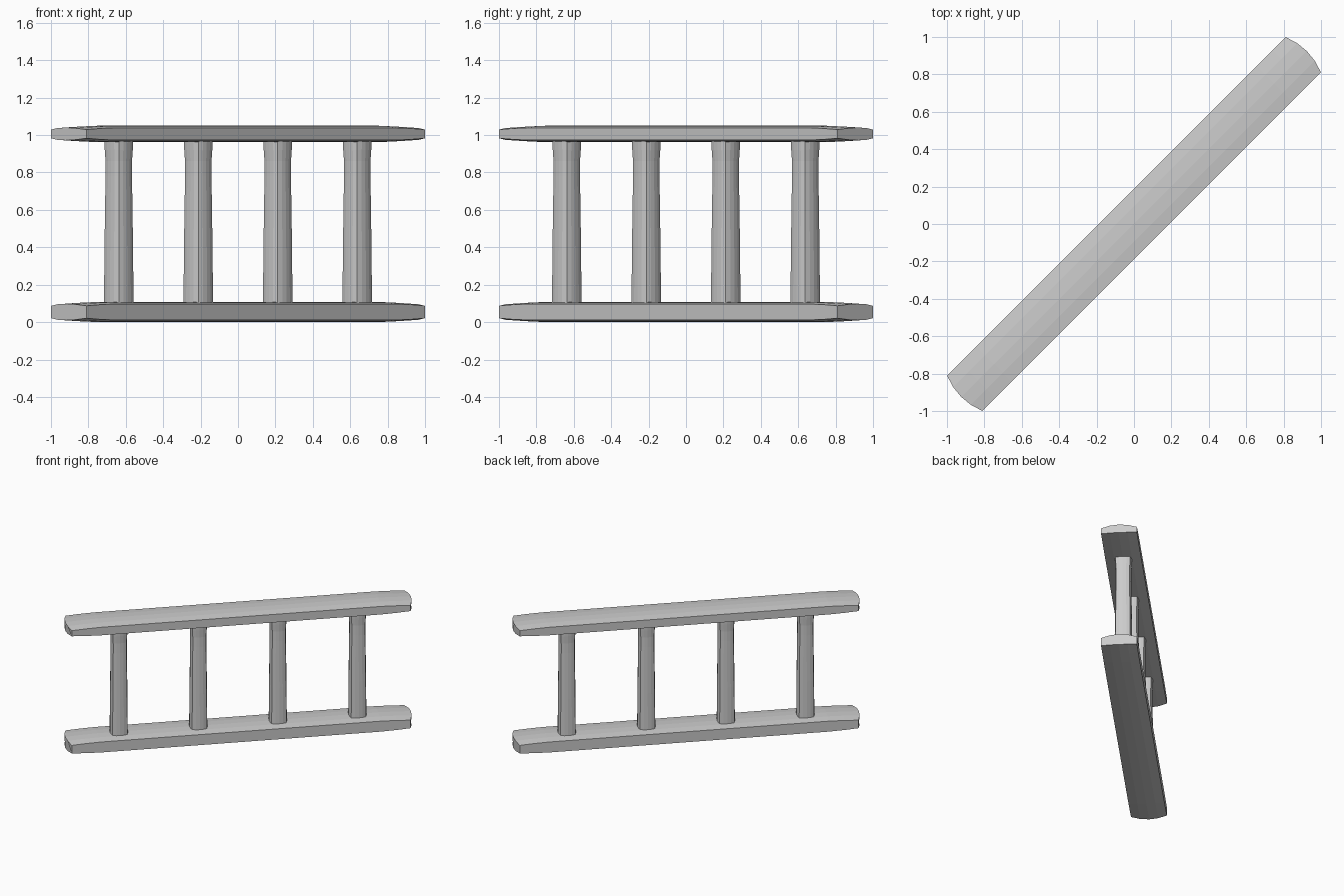
import bpy
import bmesh
from math import pi, sqrt
from mathutils import Matrix

if "Cube" in bpy.data.objects:
    bpy.data.objects.remove(bpy.data.objects["Cube"])

TURN = Matrix.Rotation(pi / 4, 4, 'Z')   # the whole piece runs diagonally


def loft(name, rings, at=(0, 0, 0)):
    """Skin a list of equal-length point rings and cap both ends."""
    bm = bmesh.new()
    loops = [[bm.verts.new(p) for p in ring] for ring in rings]
    n = len(loops[0])
    for a, b in zip(loops, loops[1:]):
        for i in range(n):
            j = (i + 1) % n
            bm.faces.new((a[i], a[j], b[j], b[i]))
    bm.faces.new(loops[0])
    bm.faces.new(loops[-1])
    bmesh.ops.recalc_face_normals(bm, faces=bm.faces[:])
    bm.transform(TURN @ Matrix.Translation(at))
    mesh = bpy.data.meshes.new(name)
    bm.to_mesh(mesh)
    bm.free()
    obj = bpy.data.objects.new(name, mesh)
    bpy.context.collection.objects.link(obj)
    return obj


def rail(name, z0, z1):
    """Long bar: crowned top and bottom, thinning and bowing out at the ends."""
    half_w, crown = 0.134, 0.011
    steps = [-1, -0.5, 0, 0.5, 1]
    rings = []
    for u, drop, bow in ((-1.28, 0.010, -0.027), (-1.18, 0.004, 0), (-1.06, 0, 0),
                         (1.06, 0, 0), (1.18, 0.004, 0), (1.28, 0.010, 0.027)):
        def point(t, side):
            arc = 1 - t * t
            base = z1 if side > 0 else z0
            return (u + bow * arc, t * half_w, base - side * (drop + crown * (1 - arc)))
        rings.append([point(t, 1) for t in steps] + [point(t, -1) for t in reversed(steps)])
    loft(name, rings)


def post(name, u):
    """Upright: square with bulging faces, narrowing to a neck near the top."""
    rings = []
    for z, half in ((0.06, 0.056), (0.40, 0.054), (0.78, 0.050), (0.86, 0.050),
                    (0.92, 0.053), (1.0, 0.055)):
        ring = []
        for k in range(4):
            spin = Matrix.Rotation(k * pi / 2, 3, 'Z')
            for t in (-1, -0.5, 0, 0.5):
                x, y = half * (1 + 0.19 * (1 - t * t)), half * t
                ring.append((spin[0][0] * x + spin[0][1] * y,
                             spin[1][0] * x + spin[1][1] * y, z))
        rings.append(ring)
    loft(name, rings, (u, 0, 0))


# Rails
rail("lower_rail", 0.0, 0.108)
rail("upper_rail", 0.962, 1.05)

# Four evenly spaced posts
for i in range(4):
    post(f"post_{i + 1}", sqrt(2) * 0.425 * (i - 1.5))
